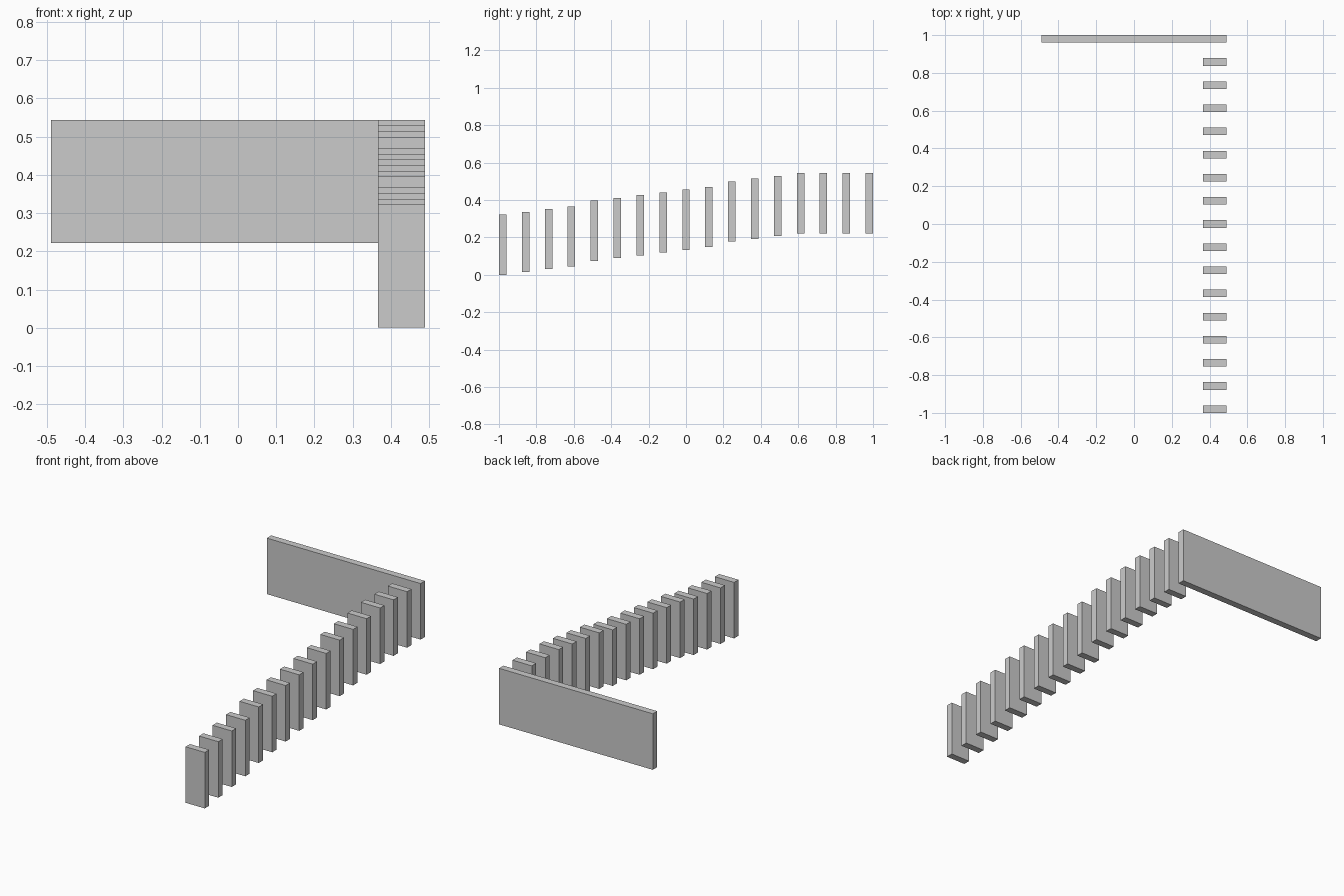
import bpy

if "Cube" in bpy.data.objects:
    bpy.data.objects.remove(bpy.data.objects["Cube"])

T, H = 0.04, 0.322        # slab thickness and height
PITCH, RISE = 0.1225, 0.0148
HALF, INNER = 0.489, 0.3665


def slab(name, x0, x1, y, z):
    """Upright box from x0 to x1, centred on y, standing on z."""
    bpy.ops.mesh.primitive_cube_add(size=1, location=((x0 + x1) / 2, y, z + H / 2))
    ob = bpy.context.object
    ob.name = name
    ob.scale = (x1 - x0, T, H)
    bpy.ops.object.transform_apply(location=False, rotation=False, scale=True)


# Narrow posts climbing towards the back, in units of RISE
levels = [0, 1, 2, 3, 5, 6, 7, 8, 9, 10, 12, 13, 14, 15, 15, 15]
for i, n in enumerate(levels):
    slab(f"stair_post_{i + 1:02d}", INNER, HALF, -0.98 + i * PITCH, n * RISE)

# Wide board across the back
slab("back_board", -HALF, HALF, 0.98, 15 * RISE)
